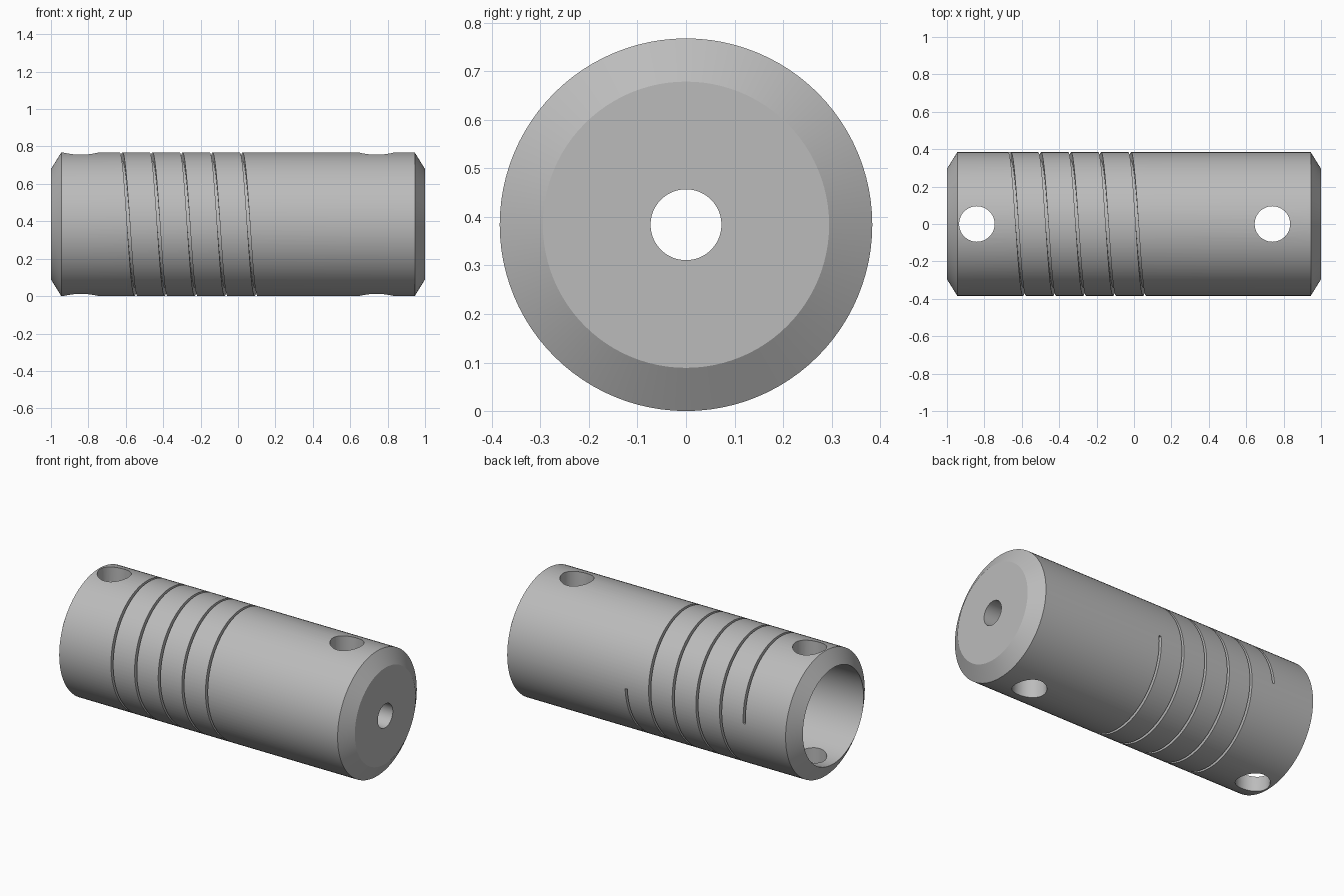
import bpy, bmesh
from math import cos, sin, pi, radians

if "Cube" in bpy.data.objects:
    bpy.data.objects.remove(bpy.data.objects["Cube"], do_unlink=True)

R = 0.384          # outer radius, also height of the axis
SEG = 96

metal = bpy.data.materials.new("machined grey metal")
grey = (0.5, 0.5, 0.5, 1)
metal.use_nodes = True
metal.diffuse_color = grey
metal.node_tree.nodes["Principled BSDF"].inputs["Base Color"].default_value = grey


def make_object(name, bm):
    bmesh.ops.recalc_face_normals(bm, faces=bm.faces)
    mesh = bpy.data.meshes.new(name)
    bm.to_mesh(mesh)
    bm.free()
    mesh.materials.append(metal)
    obj = bpy.data.objects.new(name, mesh)
    bpy.context.collection.objects.link(obj)
    return obj


def sweep(name, rings, closed):
    """Skin a list of closed cross-sections."""
    bm = bmesh.new()
    loops = [[bm.verts.new(p) for p in ring] for ring in rings]
    pairs = list(zip(loops, loops[1:]))
    if closed:
        pairs.append((loops[-1], loops[0]))
    else:
        bm.faces.new(loops[0])
        bm.faces.new(loops[-1])
    n = len(loops[0])
    for a, b in pairs:
        for i in range(n):
            j = (i + 1) % n
            bm.faces.new((a[i], a[j], b[j], b[i]))
    return make_object(name, bm)


def polar(x, r, a):
    """Point around the long axis; the angle starts at the back and rises."""
    return (x, r * cos(a), R + r * sin(a))


# Turned body: chamfered ends, wide blind bore on one end, small bore on the other
profile = [(-1, 0.295), (-0.945, R), (0.945, R), (1, 0.295),
           (1, 0.073), (0.35, 0.073), (0.35, 0.295)]
body = sweep("coupling_body",
             [[polar(x, r, 2 * pi * k / SEG) for x, r in profile] for k in range(SEG)],
             True)

# Helical groove cutter: five turns
start, pitch, turns, width, depth = -0.665, 0.1605, 5, 0.015, 0.045
rings = []
for k in range(turns * SEG + 1):
    a = 2 * pi * k / SEG + 0.02
    x = start + pitch * k / SEG
    lo, hi = x - width / 2, x + width / 2
    rings.append([polar(lo, R - depth, a), polar(hi, R - depth, a),
                  polar(hi, R + 0.03, a), polar(lo, R + 0.03, a)])
cutters = [sweep("groove_cutter", rings, False)]

# Vertical cross-hole cutters
for x in (-0.84, 0.74):
    circle = [(x + 0.095 * cos(2 * pi * i / 48), 0.095 * sin(2 * pi * i / 48))
              for i in range(48)]
    cutters.append(sweep("cross_hole_cutter",
                         [[(px, py, z) for px, py in circle] for z in (-0.2, 1)], False))

# Cut the body and discard the cutters
bpy.ops.object.select_all(action="DESELECT")
bpy.context.view_layer.objects.active = body
body.select_set(True)
for cutter in cutters:
    cutter.hide_render = True
    mod = body.modifiers.new("cut", "BOOLEAN")
    mod.operation = "DIFFERENCE"
    mod.solver = "EXACT"
    mod.object = cutter
    bpy.ops.object.modifier_apply(modifier=mod.name)
    bpy.data.objects.remove(cutter, do_unlink=True)

bpy.ops.object.shade_smooth_by_angle(angle=radians(28))
